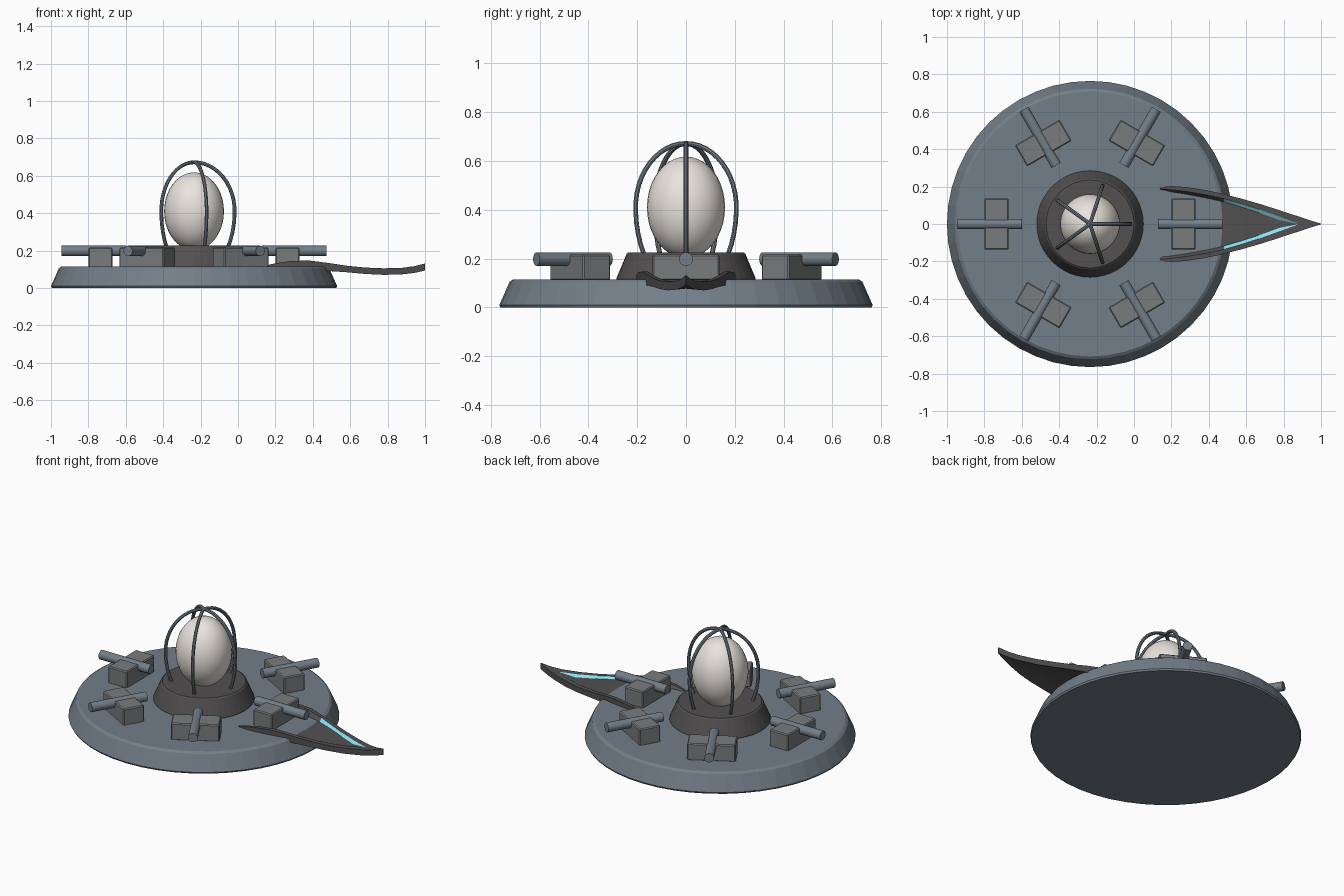
import bpy, bmesh, math
from mathutils import Matrix, Vector

if "Cube" in bpy.data.objects:
    bpy.data.objects.remove(bpy.data.objects["Cube"])

CX = -0.235  # axis of the round platform


def mat(name, c):
    m = bpy.data.materials.new(name)
    m.diffuse_color = (*c, 1)
    m.use_nodes = True
    m.node_tree.nodes["Principled BSDF"].inputs["Base Color"].default_value = m.diffuse_color
    return m


STEEL = mat("steel_blue", (0.17, 0.21, 0.25))
DARK = mat("dark_grey", (0.085, 0.08, 0.08))
GREY = mat("mid_grey", (0.19, 0.20, 0.205))
CREAM = mat("cream", (0.82, 0.78, 0.72))
CYAN = mat("cyan", (0.25, 0.75, 0.88))


def add(name, bm, *mats, smooth=None):
    bmesh.ops.recalc_face_normals(bm, faces=bm.faces)
    me = bpy.data.meshes.new(name)
    bm.to_mesh(me)
    bm.free()
    ob = bpy.data.objects.new(name, me)
    bpy.context.collection.objects.link(ob)
    for m in mats:
        me.materials.append(m)
    if smooth:
        bpy.ops.object.select_all(action='DESELECT')
        ob.select_set(True)
        bpy.context.view_layer.objects.active = ob
        bpy.ops.object.shade_smooth_by_angle(angle=math.radians(smooth))
    return ob


def turned(name, profile, n, m):
    """Closed solid of revolution about the platform axis."""
    bm = bmesh.new()
    rings = [[bm.verts.new((CX + r * math.cos(2 * math.pi * i / n),
                            r * math.sin(2 * math.pi * i / n), z))
              for i in range(n)] for r, z in profile]
    for a, b in zip(rings, rings[1:]):
        for i in range(n):
            j = (i + 1) % n
            bm.faces.new((a[i], a[j], b[j], b[i]))
    bm.faces.new(rings[0])
    bm.faces.new(rings[-1])
    return add(name, bm, m)


# Platform and hub
turned("platform", [(0.76, 0), (0.765, 0.01), (0.723, 0.105), (0.708, 0.115)], 48, STEEL)
turned("hub", [(0.285, 0.11), (0.285, 0.12), (0.243, 0.22), (0.235, 0.226)], 48, DARK)

# Egg-shaped core
bm = bmesh.new()
bmesh.ops.create_uvsphere(bm, u_segments=32, v_segments=20, radius=1,
                          matrix=Matrix.Translation((CX, 0, 0.41)) @ Matrix.Diagonal((0.16, 0.16, 0.208, 1)))
add("core", bm, CREAM, smooth=60)


# Cage: five ribs swept along a stretched arc
def rib(k):
    bm = bmesh.new()
    rot = Matrix.Translation((CX, 0, 0)) @ Matrix.Rotation(k * math.tau / 5, 4, 'Z')
    steps, sides, rings = 16, 8, []
    for i in range(steps + 1):
        t = -0.59 + (math.pi / 2 + 0.59) * i / steps
        h = 0.262 if t > 0 else 0.35
        p = Vector((0.217 * math.cos(t), 0, 0.41 + h * math.sin(t)))
        n = Vector((math.cos(t), 0, math.sin(t)))
        rings.append([bm.verts.new(rot @ (p + 0.01 * (n * math.cos(a) + Vector((0, math.sin(a), 0)))))
                      for a in (math.tau * s / sides for s in range(sides))])
    for a, b in zip(rings, rings[1:]):
        for s in range(sides):
            q = (s + 1) % sides
            bm.faces.new((a[s], a[q], b[q], b[s]))
    bm.faces.new(rings[0])
    bm.faces.new(rings[-1])
    add(f"cage_rib_{k + 1}", bm, STEEL, smooth=40)


for k in range(5):
    rib(k)

# Six turrets: a block with a radial barrel
for k in range(6):
    rot = Matrix.Translation((CX, 0, 0)) @ Matrix.Rotation(k * math.tau / 6, 4, 'Z')
    bm = bmesh.new()
    bmesh.ops.create_cube(bm, size=1, matrix=rot @ Matrix.Translation((0.5, 0, 0.163))
                          @ Matrix.Diagonal((0.13, 0.275, 0.106, 1)))
    bmesh.ops.bevel(bm, geom=bm.edges[:], offset=0.006, segments=1, affect='EDGES')
    add(f"turret_block_{k + 1}", bm, GREY)
    bm = bmesh.new()
    bmesh.ops.create_cone(bm, cap_ends=True, segments=16, radius1=0.028, radius2=0.028, depth=0.345,
                          matrix=rot @ Matrix.Translation((0.535, 0, 0.198))
                          @ Matrix.Rotation(math.pi / 2, 4, 'Y'))
    add(f"turret_barrel_{k + 1}", bm, STEEL, smooth=40)

# Prow: x, outer half width, inner half width, top, bottom
stations = [(0.14, 0.196, 0.189, 0.118, 0.085), (0.20, 0.203, 0.184, 0.132, 0.085),
            (0.28, 0.197, 0.174, 0.144, 0.086), (0.38, 0.182, 0.157, 0.147, 0.09),
            (0.48, 0.160, 0.136, 0.134, 0.091), (0.58, 0.134, 0.107, 0.119, 0.084),
            (0.68, 0.105, 0.074, 0.109, 0.075), (0.78, 0.073, 0.038, 0.105, 0.070),
            (0.88, 0.040, 0.002, 0.108, 0.073), (0.94, 0.020, 0.001, 0.116, 0.080),
            (1.00, 0.002, 0.0005, 0.131, 0.093)]
bm = bmesh.new()
rings = []
for x, wo, wi, zt, zb in stations:
    solid = x > 0.85
    fl = wi * 0.5 if solid else wi - 0.018
    zf = zt if solid else zb + 0.023
    ub = zb + (0.004 if solid else 0.018)
    half = [(fl, ub), (wo, zb), (wo, zt), (wi, zt), (fl, zf)]
    pts = half + [(-y, z) for y, z in reversed(half)]
    rings.append([bm.verts.new((x, y, z)) for y, z in pts])
n = len(rings[0])
for a, b in zip(rings, rings[1:]):
    for i in range(n):
        j = (i + 1) % n
        f = bm.faces.new((a[i], a[j], b[j], b[i]))
        # glowing strips along the inner slope of the rim
        if i in (3, 5) and 0.45 < a[0].co.x < 0.85:
            f.material_index = 1
bm.faces.new(rings[0])
bm.faces.new(rings[-1])
add("prow", bm, DARK, CYAN, smooth=25)
